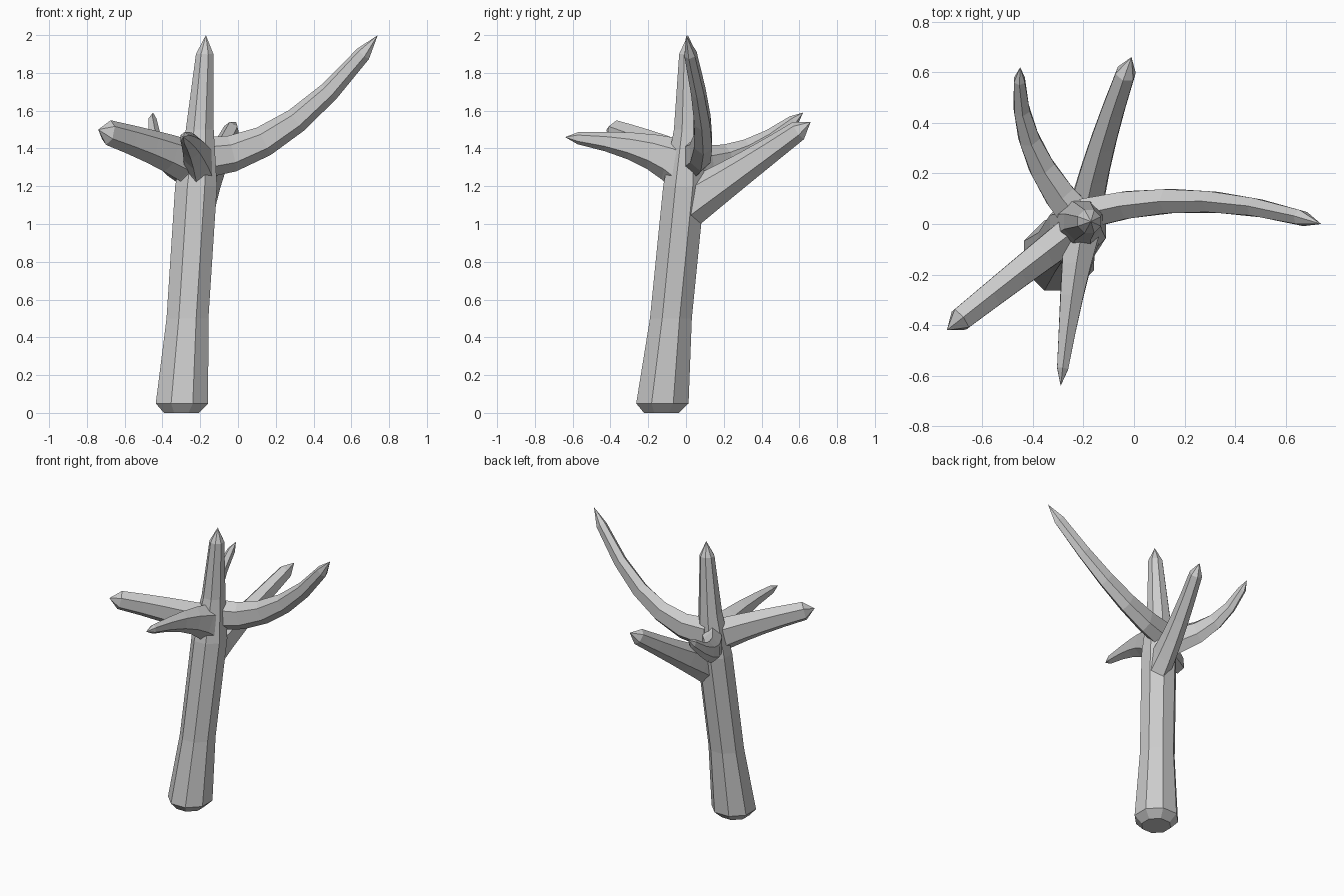
import bpy
import bmesh
from math import sin, cos, pi
from mathutils import Vector

UP = Vector((0, 0, 1))
RIGHT = Vector((1, 0, 0))
BACK = Vector((0, 1, 0))

old_cube = bpy.data.objects.get("Cube")
if old_cube:
    bpy.data.objects.remove(old_cube)

bark = bpy.data.materials.new("grey_bark")
bark.use_nodes = True
bark.diffuse_color = (0.6, 0.6, 0.6, 1)
bark.node_tree.nodes["Principled BSDF"].inputs["Base Color"].default_value = bark.diffuse_color


def faceted_tube(name, sections, tip, sides):
    """Skin the sections, each a centre and two half axes, and close them in a point."""
    bm = bmesh.new()
    angles = [2 * pi * (k + 0.5) / sides for k in range(sides)]
    rings = [
        [bm.verts.new(centre + across * cos(a) + along * sin(a)) for a in angles]
        for centre, across, along in sections
    ]
    point = bm.verts.new(tip)
    for lower, upper in zip(rings, rings[1:]):
        for k in range(sides):
            bm.faces.new((lower[k - 1], lower[k], upper[k], upper[k - 1]))
    for k in range(sides):
        bm.faces.new((rings[-1][k - 1], rings[-1][k], point))
    bm.faces.new(rings[0])
    bmesh.ops.recalc_face_normals(bm, faces=bm.faces)

    mesh = bpy.data.meshes.new(name)
    bm.to_mesh(mesh)
    bm.free()
    mesh.materials.append(bark)
    tube = bpy.data.objects.new(name, mesh)
    bpy.context.collection.objects.link(tube)


def trunk_centre(z):
    """The trunk leans to the left and backward, then straightens at the fork."""
    return Vector((0.065 * z - 0.3, min(0.01, 0.1 * z - 0.13), z))


def trunk(name, profile):
    """Upright tube from pairs of height and radius."""
    sections = [
        (trunk_centre(z), RIGHT * radius, BACK * radius)
        for z, radius in profile
    ]
    faceted_tube(name, sections, trunk_centre(2), sides=8)


def branch(name, start, bend, tip, thick, thin):
    """Tapering limb along a quadratic arc, taller than wide near the trunk."""
    start, bend, tip = Vector(start), Vector(bend), Vector(tip)
    steps = 5
    sections = []
    for i in range(steps + 1):
        t = 0.92 * i / steps
        centre = start.lerp(bend, t).lerp(bend.lerp(tip, t), t)
        direction = (bend - start).lerp(tip - bend, t).normalized()
        across = direction.cross(UP).normalized()
        width = thick + (thin - thick) * t
        height = width * (1.6 - 0.35 * t)
        sections.append((centre, across * width, across.cross(direction) * height))
    faceted_tube(name, sections, tip, sides=6)


# Trunk with a rounded foot, narrowing above the fork into a spike
trunk("trunk", [(0, 0.1), (0.05, 0.15), (0.2, 0.14), (0.5, 0.12),
                (1.2, 0.12), (1.5, 0.08), (1.9, 0.05)])

# Long branch sweeping up to the left
branch("left_branch", start=(-0.2, 0.04, 1.35), bend=(0.25, 0.16, 1.35),
       tip=(0.74, 0, 2), thick=0.07, thin=0.03)

# Two branches reaching forward
branch("front_right_branch", start=(-0.2, 0, 1.3), bend=(-0.4, -0.15, 1.4),
       tip=(-0.74, -0.42, 1.5), thick=0.08, thin=0.05)
branch("front_branch", start=(-0.2, 0, 1.3), bend=(-0.24, -0.2, 1.43),
       tip=(-0.29, -0.64, 1.46), thick=0.09, thin=0.02)

# Two branches reaching backward
branch("back_left_branch", start=(-0.2, 0, 1.1), bend=(-0.16, 0.25, 1.25),
       tip=(-0.01, 0.66, 1.54), thick=0.08, thin=0.04)
branch("back_right_branch", start=(-0.2, 0, 1.3), bend=(-0.48, 0.3, 1.3),
       tip=(-0.45, 0.62, 1.59), thick=0.08, thin=0.02)
